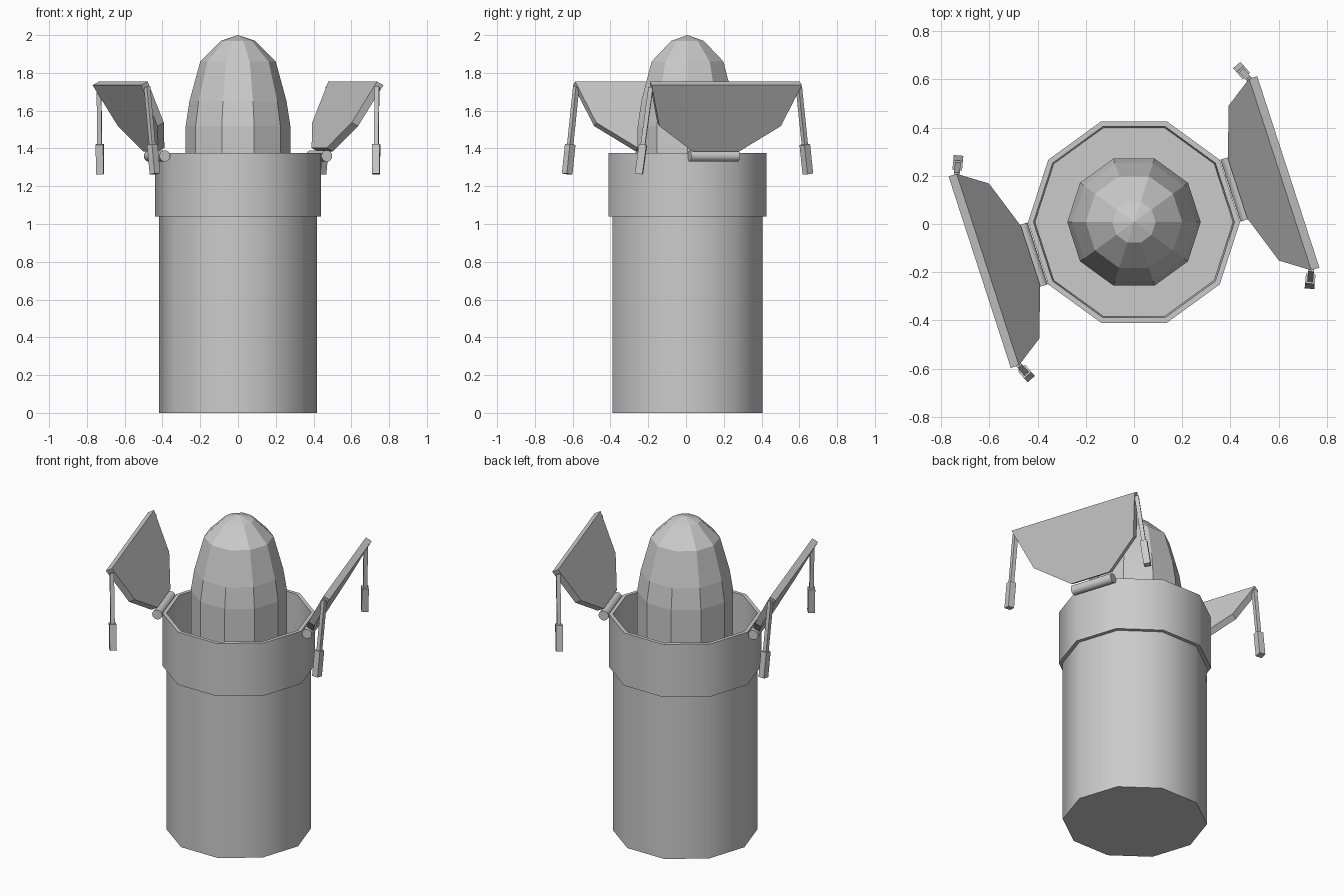
import bpy, bmesh, math
from mathutils import Vector, Matrix

if "Cube" in bpy.data.objects:
    bpy.data.objects.remove(bpy.data.objects["Cube"], do_unlink=True)

CENTRE = Vector((0, 0.008, 0))
SIDES = 10

grey = bpy.data.materials.new("light_grey")
grey.use_nodes = True
GREY = (0.6, 0.6, 0.6, 1)
grey.diffuse_color = GREY
grey.node_tree.nodes["Principled BSDF"].inputs["Base Color"].default_value = GREY


def finish(name, bm, smooth=False, matrix=None):
    bmesh.ops.remove_doubles(bm, verts=bm.verts, dist=1e-5)
    bmesh.ops.recalc_face_normals(bm, faces=bm.faces)
    mesh = bpy.data.meshes.new(name)
    bm.to_mesh(mesh)
    bm.free()
    mesh.materials.append(grey)
    obj = bpy.data.objects.new(name, mesh)
    bpy.context.collection.objects.link(obj)
    obj.matrix_world = matrix or Matrix.Translation(CENTRE)
    if smooth:
        bpy.ops.object.select_all(action="DESELECT")
        obj.select_set(True)
        bpy.context.view_layer.objects.active = obj
        bpy.ops.object.shade_smooth_by_angle(angle=math.radians(40))
    return obj


def lathe(name, profile, closed=False, smooth=False):
    """Turn a (radius, height) profile into a ten-sided solid."""
    bm = bmesh.new()
    verts = [bm.verts.new((r, 0, z)) for r, z in profile]
    pairs = list(zip(verts, verts[1:] + verts[:1]))
    edges = [bm.edges.new(p) for p in (pairs if closed else pairs[:-1])]
    bmesh.ops.spin(bm, geom=verts + edges, axis=(0, 0, 1), cent=(0, 0, 0),
                   angle=math.tau, steps=SIDES, use_merge=True)
    return finish(name, bm, smooth)


def bar(name, start, end, width, matrix):
    """Square bar between two points."""
    bm = bmesh.new()
    axis = end - start
    place = Matrix.Translation((start + end) / 2) @ axis.to_track_quat("Z", "X").to_matrix().to_4x4()
    bmesh.ops.create_cube(bm, size=1, matrix=place @ Matrix.Diagonal((width, width, axis.length, 1)))
    return finish(name, bm, matrix=matrix)


# Hollow shaft, thicker collar and the rocket standing inside
lathe("silo_shaft", [(0, 0), (0.417, 0), (0.417, 1.05), (0.41, 1.05), (0.41, 0.02), (0, 0.02)], smooth=True)
lathe("silo_collar", [(0.44, 1.04), (0.44, 1.375), (0.417, 1.375), (0.412, 1.04)], closed=True, smooth=True)
lathe("rocket", [(0, 0.02), (0.277, 0.02), (0.277, 1.52), (0.257, 1.65),
                 (0.2, 1.86), (0.09, 1.97), (0, 2)])

TILT = math.radians(62)
DOOR_RADIUS, DOOR_THICK = 0.418, 0.04
along = Vector((math.cos(TILT), 0, math.sin(TILT)))
inward = Vector((-math.sin(TILT), 0, math.cos(TILT)))

# Two opposite doors; local x points outwards, local y runs along the hinge
for side, turn in (("left", 18), ("right", 198)):
    frame = Matrix.Translation(CENTRE) @ Matrix.Rotation(math.radians(turn), 4, "Z")

    # Half-decagon door leaf, swung open
    bm = bmesh.new()
    foot = Vector((0.487, 0, 1.384))
    reach = DOOR_RADIUS * math.cos(math.radians(18))
    outline = []
    for deg in range(-90, 91, 36):
        a = math.radians(deg)
        outline.append(bm.verts.new(foot + along * (reach - DOOR_RADIUS * math.cos(a))
                                    + Vector((0, DOOR_RADIUS * math.sin(a), 0))))
    leaf = bm.faces.new(outline)
    extruded = bmesh.ops.extrude_face_region(bm, geom=[leaf], use_keep_orig=True)
    moved = [g for g in extruded["geom"] if isinstance(g, bmesh.types.BMVert)]
    bmesh.ops.translate(bm, verts=moved, vec=inward * DOOR_THICK)
    finish(side + "_door", bm, matrix=frame)

    # Hinge barrel
    bm = bmesh.new()
    bmesh.ops.create_cone(bm, cap_ends=True, segments=16, radius1=0.03, radius2=0.03, depth=0.27,
                          matrix=Matrix.Translation((0.451, 0, 1.36)) @ Matrix.Rotation(math.pi / 2, 4, "X"))
    finish(side + "_door_hinge", bm, True, frame)

    # Hanging struts with a thin rod and a thicker sleeve
    for end, sign in (("first", -1), ("second", 1)):
        top = Vector((0.64, 0.412 * sign, 1.725))
        bottom = Vector((0.615, 0.47 * sign, 1.265))
        joint = top.lerp(bottom, 0.66)
        bar(f"{side}_door_{end}_rod", top, joint, 0.024, frame)
        bar(f"{side}_door_{end}_sleeve", joint, bottom, 0.04, frame)
